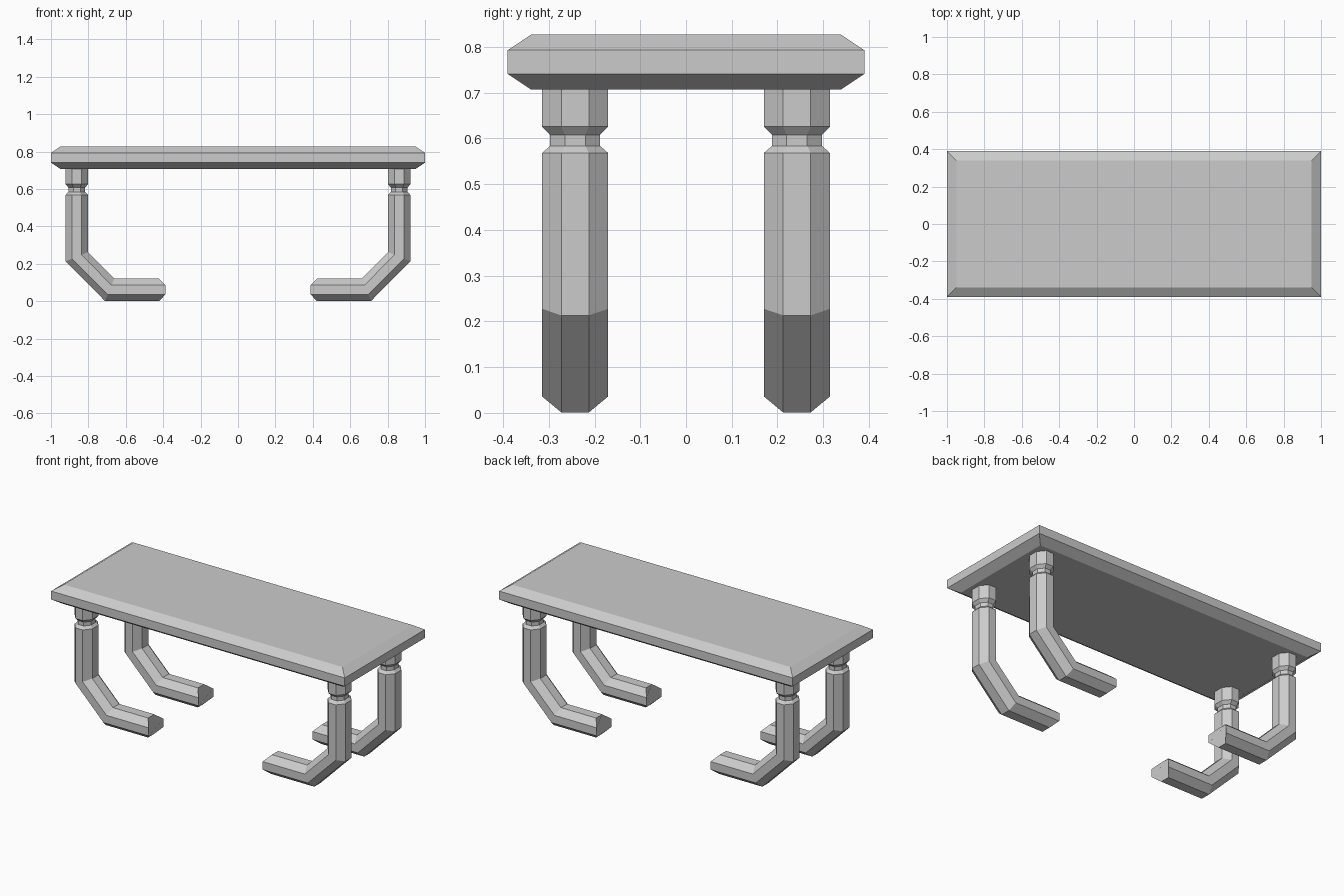
import bpy, bmesh
from math import sin, cos, pi

if "Cube" in bpy.data.objects:
    bpy.data.objects.remove(bpy.data.objects["Cube"])

T = math_t = 0.4142          # tan(22.5 deg), used for octagons and mitred bends
HALF_X, HALF_Y = 0.06, 0.0725  # half thickness of a leg


def loft(name, rings):
    """Skin a list of equal-length vertex rings and cap both ends."""
    bm = bmesh.new()
    loops = [[bm.verts.new(p) for p in ring] for ring in rings]
    n = len(loops[0])
    for a, b in zip(loops, loops[1:]):
        for i in range(n):
            j = (i + 1) % n
            bm.faces.new((a[i], a[j], b[j], b[i]))
    bm.faces.new(loops[0])
    bm.faces.new(loops[-1])
    bmesh.ops.recalc_face_normals(bm, faces=bm.faces)
    mesh = bpy.data.meshes.new(name)
    bm.to_mesh(mesh)
    bm.free()
    obj = bpy.data.objects.new(name, mesh)
    bpy.context.collection.objects.link(obj)
    return obj


# Table top: slab with chamfered upper and lower edges
def rect(inset, z):
    x, y = 1 - inset, 0.39 - inset
    return [(-x, -y, z), (x, -y, z), (x, y, z), (-x, y, z)]


loft("table_top", [rect(0.051, 0.707), rect(0, 0.741),
                   rect(0, 0.793), rect(0.051, 0.827)])

# Leg stations: centre x, centre z, section direction (x, z), scale, end chamfer
STATIONS = [
    (-0.862, 0.708, 1, 0, 1.0, 0),
    (-0.862, 0.626, 1, 0, 1.0, 0),
    (-0.862, 0.608, 1, 0, 0.75, 0),     # turned neck
    (-0.862, 0.584, 1, 0, 0.75, 0),
    (-0.862, 0.568, 1, 0, 1.0, 0),
    (-0.862, 0.238, 1, T, 1.0, 0),      # mitred bends
    (-0.686, 0.061, T, 1, 1.0, 0),
    (-0.388, 0.061, 0, 1, 1.0, 0.034),  # toe with chamfered end
]


def leg_ring(sx, sy, cx, cz, ux, uz, scale, chamfer):
    ring = []
    for k in range(8):
        ang = pi / 8 + k * pi / 4
        a = cos(ang) / cos(pi / 8)
        b = sin(ang) / cos(pi / 8)
        d = a * HALF_X * scale
        x = cx + ux * d - (chamfer if abs(a) > 0.7 else 0)
        ring.append((-sx * x, sy * 0.2425 + b * HALF_Y * scale, cz + uz * d))
    return ring


# Four octagonal legs, feet pointing inwards
for sx, side in ((-1, "left"), (1, "right")):
    for sy, end in ((-1, "front"), (1, "back")):
        loft(f"{end}_{side}_leg", [leg_ring(sx, sy, *s) for s in STATIONS])
